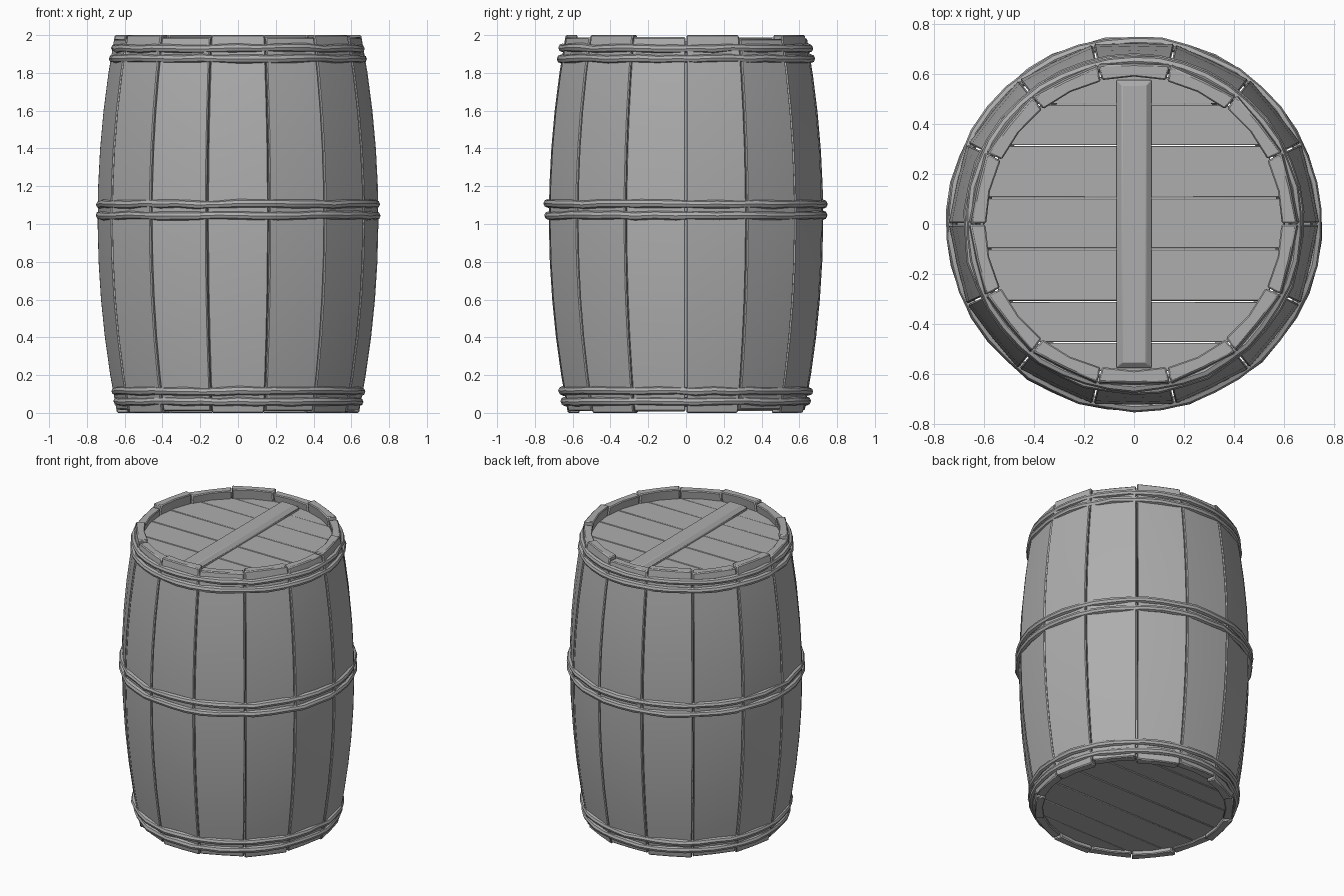
import bpy, bmesh, random
from math import sin, cos, pi, sqrt, radians

random.seed(4)
cube = bpy.data.objects.get("Cube")
if cube:
    bpy.data.objects.remove(cube, do_unlink=True)

grey = bpy.data.materials.new("grey wood")
grey.use_nodes = True
colour = (0.42, 0.42, 0.42, 1)
grey.diffuse_color = colour
grey.node_tree.nodes["Principled BSDF"].inputs["Base Color"].default_value = colour

STAVES = 14
HALF = pi / STAVES


def barrel_radius(z):
    return 0.742 - 0.097 * (z - 1.03) ** 2


def finish(name, bm, bevel=0.0):
    bmesh.ops.recalc_face_normals(bm, faces=bm.faces)
    mesh = bpy.data.meshes.new(name)
    bm.to_mesh(mesh)
    bm.free()
    mesh.materials.append(grey)
    obj = bpy.data.objects.new(name, mesh)
    bpy.context.collection.objects.link(obj)
    bpy.ops.object.select_all(action='DESELECT')
    obj.select_set(True)
    bpy.context.view_layer.objects.active = obj
    bpy.ops.object.shade_smooth_by_angle(angle=radians(35))
    if bevel:
        mod = obj.modifiers.new("Bevel", 'BEVEL')
        mod.width = bevel
        mod.segments = 1
        mod.limit_method = 'ANGLE'
        mod.angle_limit = radians(40)
    return obj


def loft(bm, rings, closed=False):
    """Skin a list of equal point rings, capped unless closed on itself."""
    loops = [[bm.verts.new(p) for p in ring] for ring in rings]
    n = len(loops[0])
    pairs = list(zip(loops, loops[1:]))
    if closed:
        pairs.append((loops[-1], loops[0]))
    else:
        bm.faces.new(loops[0])
        bm.faces.new(loops[-1])
    for a, b in pairs:
        for i in range(n):
            j = (i + 1) % n
            bm.faces.new((a[i], a[j], b[j], b[i]))


# Curved staves with uneven ends
def stave(index):
    bm = bmesh.new()
    middle = -pi / 2 + index * 2 * HALF
    low = 0 if index % 2 == 0 else random.uniform(0.008, 0.018)
    high = 2 - low * 1.3
    shift = random.uniform(-0.004, 0.003)
    width = HALF - 0.004
    levels = 10
    rings = []
    for k in range(levels + 1):
        z = low + (high - low) * k / levels
        edge = barrel_radius(z) + shift
        face = edge * cos(HALF) + 0.005
        inner = edge - 0.062
        section = [(edge, -width), (face, 0), (edge, width),
                   (inner, width), (inner, 0), (inner, -width)]
        rings.append([(r * cos(middle + a), r * sin(middle + a), z)
                      for r, a in section])
    loft(bm, rings)
    finish(f"stave_{index + 1}", bm, 0.006)


for i in range(STAVES):
    stave(i)


# Slightly uneven double hoops
def hoop(name, z):
    bm = bmesh.new()
    steps, sides = 3 * STAVES, 8
    rings = []
    for k in range(steps):
        a = -pi / 2 + 2 * pi * k / steps
        r = barrel_radius(z) * 0.984 + random.uniform(-0.004, 0.004)
        height = z + random.uniform(-0.004, 0.004)
        thick = 0.022 + random.uniform(-0.002, 0.002)
        ring = []
        for s in range(sides):
            t = 2 * pi * s / sides
            rr = r + thick * cos(t)
            ring.append((rr * cos(a), rr * sin(a), height + thick * sin(t)))
        rings.append(ring)
    loft(bm, rings, closed=True)
    finish(name, bm)


for place, pair in {"bottom": (0.06, 0.115), "middle": (1.045, 1.105),
                    "top": (1.875, 1.93)}.items():
    for side, z in zip(("lower", "upper"), pair):
        hoop(f"{place}_{side}_hoop", z)


# Round heads made of straight planks
def head(name, bottom, top):
    radius, gap = 0.605, 0.002
    seams = [-radius, -0.475, -0.31, -0.1, 0.105, 0.315, 0.48, radius]
    for n, (y0, y1) in enumerate(zip(seams, seams[1:])):
        bm = bmesh.new()
        steps = 8
        ys = [y0 + gap + (y1 - y0 - 2 * gap) * k / steps for k in range(steps + 1)]
        right = [(sqrt(radius ** 2 - y * y), y) for y in ys]
        outline = right + [(-x, y) for x, y in reversed(right)]
        loft(bm, [[(x, y, z) for x, y in outline] for z in (bottom, top)])
        finish(f"{name}_plank_{n + 1}", bm, 0.003)


head("lid", 1.88, 1.93)
head("base", 0.03, 0.08)

# Chamfered bar across the lid
bm = bmesh.new()
bar = []
for z, inset in ((1.92, 0), (1.945, 0), (1.965, 0.022)):
    x, y = 0.07 - inset, 0.577 - inset
    bar.append([(-x, -y, z), (x, -y, z), (x, y, z), (-x, y, z)])
loft(bm, bar)
finish("lid_bar", bm, 0.003)
